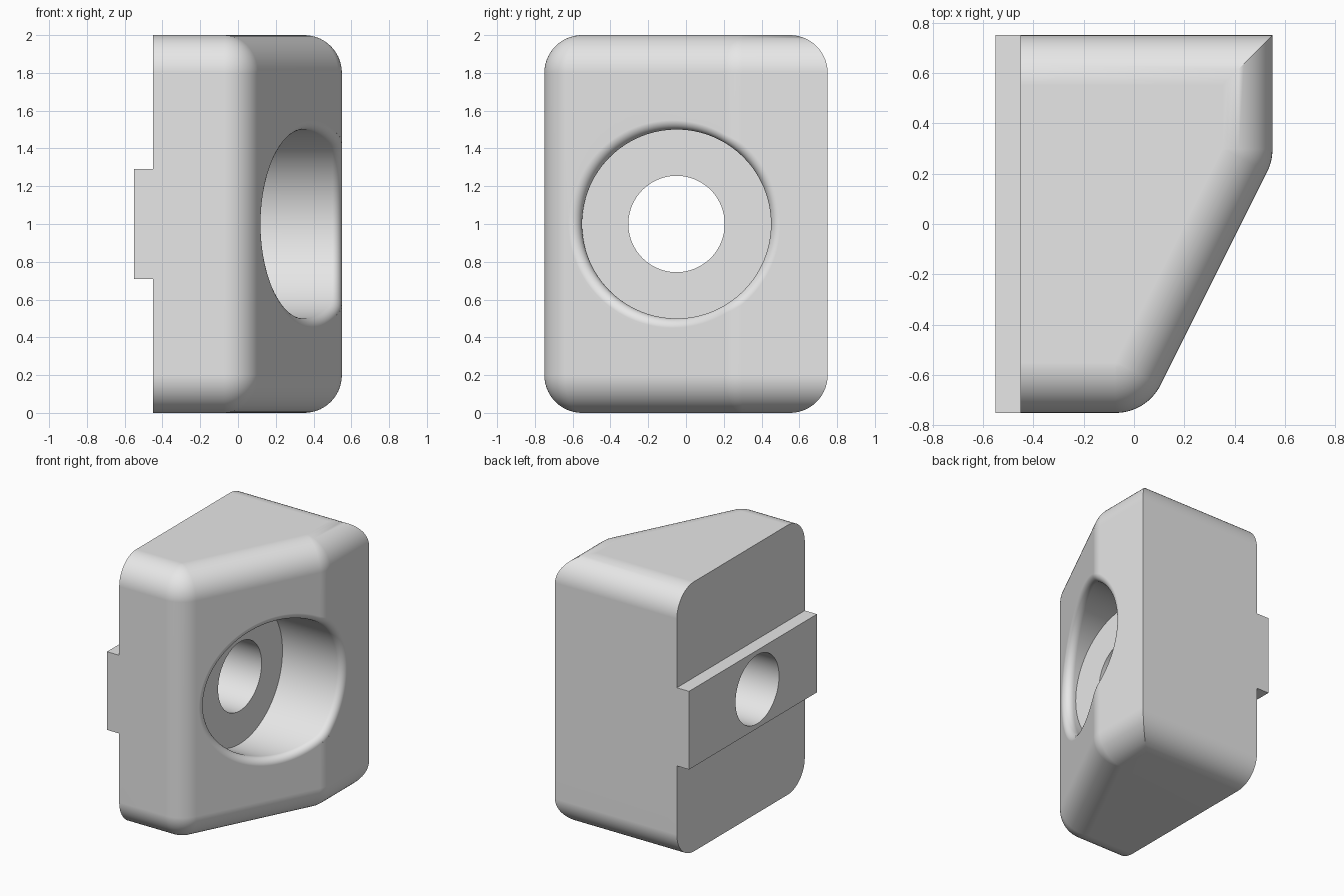
import bpy, bmesh, math
from mathutils import Vector

if "Cube" in bpy.data.objects:
    bpy.data.objects.remove(bpy.data.objects["Cube"])

EDGE_R, RIM_R = 0.20, 0.05            # body edge rounding, counterbore rim rounding
BORE_R, HOLE_R, FLOOR_X = 0.50, 0.255, 0.05
CY, CZ = -0.05, 1.0                   # hole axis
SLANT = math.atan2(-1, 2)             # direction the sloped face looks towards
A = Vector((0.35, 0.297))             # centres of the two rounded vertical edges
B = Vector((-0.0736, -0.55))

grey = bpy.data.materials.new("light grey")
grey.diffuse_color = (0.8, 0.8, 0.8, 1)
grey.use_nodes = True
grey.node_tree.nodes["Principled BSDF"].inputs["Base Color"].default_value = grey.diffuse_color


def make_object(name, bm):
    bmesh.ops.remove_doubles(bm, verts=bm.verts, dist=1e-5)
    bmesh.ops.recalc_face_normals(bm, faces=bm.faces)
    mesh = bpy.data.meshes.new(name)
    bm.to_mesh(mesh)
    bm.free()
    mesh.materials.append(grey)
    ob = bpy.data.objects.new(name, mesh)
    bpy.context.collection.objects.link(ob)
    return ob


def loft(name, rings):
    """Skin closed rings of equal length and cap both ends."""
    bm = bmesh.new()
    vs = [[bm.verts.new(p) for p in ring] for ring in rings]
    n = len(vs[0])
    for lo, hi in zip(vs, vs[1:]):
        for i in range(n):
            j = (i + 1) % n
            bm.faces.new((lo[i], lo[j], hi[j], hi[i]))
    bm.faces.new(vs[0][::-1])
    bm.faces.new(vs[-1])
    return make_object(name, bm)


def outline(s):
    """Plan outline, s outside the core; the back corner stays sharp."""
    pts = [(-0.45, 0.55 + s), (0.35 + s, 0.55 + s)]
    for c, a0, a1, n in ((A, 0, SLANT, 8), (B, SLANT, -math.pi / 2, 14)):
        for i in range(n + 1):
            a = a0 + (a1 - a0) * i / n
            pts.append((c.x + s * math.cos(a), c.y + s * math.sin(a)))
    return pts + [(-0.45, -0.55 - s)]


# body: stacked outlines with rounded top and bottom edges
STEPS = 14
layers = []
for i in range(STEPS + 1):
    t = math.pi / 2 * i / STEPS
    layers.append((max(EDGE_R * math.sin(t), 1e-3), EDGE_R * (1 - math.cos(t))))
layers += [(s, 2 - z) for s, z in reversed(layers)]
body = loft("clamp_body", [[(x, y, z) for x, y in outline(s)] for s, z in layers])


def front_surface(y, depth):
    """x and outward normal of the front surface moved inwards by depth."""
    r = EDGE_R - depth
    if y >= A.y:
        return A.x + r, Vector((1, 0, 0))
    if y >= A.y + r * math.sin(SLANT):
        a = math.asin((y - A.y) / r)
        return A.x + r * math.cos(a), Vector((math.cos(a), math.sin(a), 0))
    n = Vector((math.cos(SLANT), math.sin(SLANT), 0))
    return A.x + (r - n.y * (y - A.y)) / n.x, n


# counterbore cutter: cylinder with a rolling-ball rounded rim
SEG, RIM = 128, 8
bore_rings = [[] for _ in range(RIM + 3)]
for k in range(SEG):
    a = 2 * math.pi * k / SEG
    radial = Vector((0, math.cos(a), math.sin(a)))
    ball = Vector((0, CY, CZ)) + radial * (BORE_R + RIM_R)
    ball.x, n = front_surface(ball.y, RIM_R)
    wall = ball - radial * RIM_R
    bore_rings[0].append(Vector((FLOOR_X, wall.y, wall.z)))
    for i in range(RIM + 1):
        bore_rings[i + 1].append(ball + (-radial).slerp(n, i / RIM) * RIM_R)
    top = ball + n * RIM_R
    bore_rings[-1].append(Vector((0.9, top.y, top.z)))
bore = loft("bore_cutter", bore_rings)

# through hole cutter
hole = loft("hole_cutter", [[(x, CY + HOLE_R * math.cos(2 * math.pi * k / 96),
                              CZ + HOLE_R * math.sin(2 * math.pi * k / 96))
                             for k in range(96)] for x in (-0.8, 0.8)])

# locating tab on the left face
tab = loft("locating_tab", [[(x, -0.75, 0.71), (x, 0.75, 0.71), (x, 0.75, 1.29), (x, -0.75, 1.29)]
                            for x in (-0.55, -0.40)])

for other, op in ((tab, 'UNION'), (bore, 'DIFFERENCE'), (hole, 'DIFFERENCE')):
    mod = body.modifiers.new(other.name, 'BOOLEAN')
    mod.object, mod.operation, mod.solver = other, op, 'EXACT'
    bpy.context.view_layer.objects.active = body
    bpy.ops.object.modifier_apply(modifier=mod.name)
    bpy.data.objects.remove(other)

# smooth rounded surfaces, sharp creases, flat large faces
bpy.ops.object.select_all(action='DESELECT')
body.select_set(True)
bpy.ops.object.shade_smooth_by_angle(angle=math.radians(25))
weighted = body.modifiers.new("weighted_normals", 'WEIGHTED_NORMAL')
weighted.keep_sharp = True
